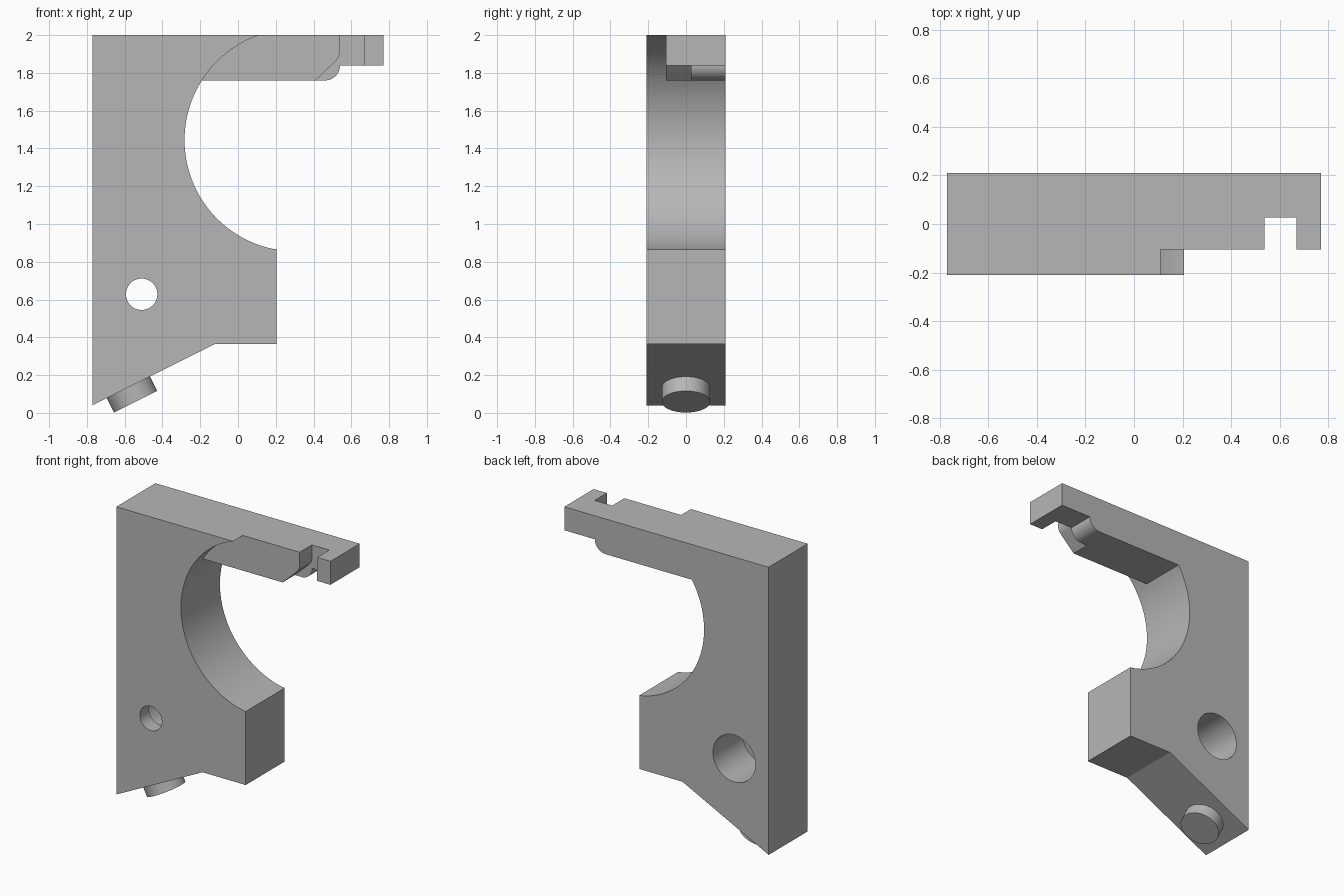
import bpy, bmesh, math
from mathutils import Vector

cube = bpy.data.objects.get("Cube")
if cube:
    bpy.data.objects.remove(cube, do_unlink=True)

HALF = 0.21      # half thickness of the bracket
STEP = -0.105    # front plane of the thinner arm

grey = bpy.data.materials.new("plain grey")
grey.use_nodes = True
grey.diffuse_color = (0.47, 0.47, 0.47, 1)
grey.node_tree.nodes["Principled BSDF"].inputs["Base Color"].default_value = grey.diffuse_color


def arc(cx, cz, r, start, end, n):
    """Points on an arc in the xz plane, angles in radians."""
    angles = [start + (end - start) * i / n for i in range(n + 1)]
    return [(cx + r * math.cos(a), cz + r * math.sin(a)) for a in angles]


def prism(name, outline, y0, y1):
    """Extrude an xz outline from y0 to y1."""
    bm = bmesh.new()
    face = bm.faces.new([bm.verts.new((x, y0, z)) for x, z in outline])
    new = bmesh.ops.extrude_face_region(bm, geom=[face])["geom"]
    verts = [v for v in new if isinstance(v, bmesh.types.BMVert)]
    bmesh.ops.translate(bm, vec=(0, y1 - y0, 0), verts=verts)
    bmesh.ops.recalc_face_normals(bm, faces=bm.faces)
    mesh = bpy.data.meshes.new(name)
    bm.to_mesh(mesh)
    bm.free()
    mesh.materials.append(grey)
    obj = bpy.data.objects.new(name, mesh)
    bpy.context.collection.objects.link(obj)
    return obj


def combine(target, tool, operation):
    """Apply a boolean and remove the tool."""
    mod = target.modifiers.new(operation, "BOOLEAN")
    mod.operation, mod.solver, mod.object = operation, "EXACT", tool
    bpy.context.view_layer.objects.active = target
    bpy.ops.object.modifier_apply(modifier=mod.name)
    bpy.data.objects.remove(tool, do_unlink=True)


def smooth(obj):
    bpy.ops.object.select_all(action="DESELECT")
    obj.select_set(True)
    bpy.context.view_layer.objects.active = obj
    bpy.ops.object.shade_smooth_by_angle(angle=math.radians(25))


# Main plate with the large round bite
cx, cz, r = 0.306, 1.4445, 0.589
low = math.atan2(0.866 - cz, 0.2 - cx)
high = math.atan2(2 - cz, 0.11 - cx) - 2 * math.pi
bite = arc(cx, cz, r, low, high, 64)
bite[0], bite[-1] = (0.205, 0.866), (0.11, 2)
bracket = prism("bracket_body", [(-0.77, 0.04), (-0.12, 0.365), (0.205, 0.365)]
                + bite + [(-0.77, 2)], -HALF, HALF)

# Thinner arm with a rounded lower corner and a thin tip
arm = prism("arm", [(-0.3, 1.76)] + arc(0.46, 1.84, 0.08, -math.pi / 2, 0, 16)
            + [(0.77, 1.84), (0.77, 2), (-0.3, 2)], STEP, HALF)

# Notch in the arm, running into a sloped undercut
notch = prism("notch_cutter", [(0.347, 1.7), (0.515, 1.86), (0.53, 1.878), (0.538, 1.9),
                               (0.538, 2.1), (0.67, 2.1), (0.67, 1.7)], -0.3, 0.027)
combine(arm, notch, "DIFFERENCE")
combine(bracket, arm, "UNION")

# Stepped screw hole: narrow in front, wide at the back
for radius, y0, y1 in ((0.083, -0.3, 0.3), (0.16, -0.11, 0.3)):
    hole = prism("hole_cutter", arc(-0.51, 0.628, radius, 0, 2 * math.pi, 48)[:-1], y0, y1)
    combine(bracket, hole, "DIFFERENCE")
smooth(bracket)

# Round foot peg on the sloped underside
normal = Vector((1, 0, -2)).normalized()
bpy.ops.mesh.primitive_cylinder_add(
    vertices=48, radius=0.128, depth=0.12,
    location=Vector((-0.58, 0, 0.135)) + normal * 0.025,
    rotation=normal.to_track_quat("Z", "Y").to_euler())
peg = bpy.context.object
peg.name = "foot_peg"
peg.data.materials.append(grey)
smooth(peg)
